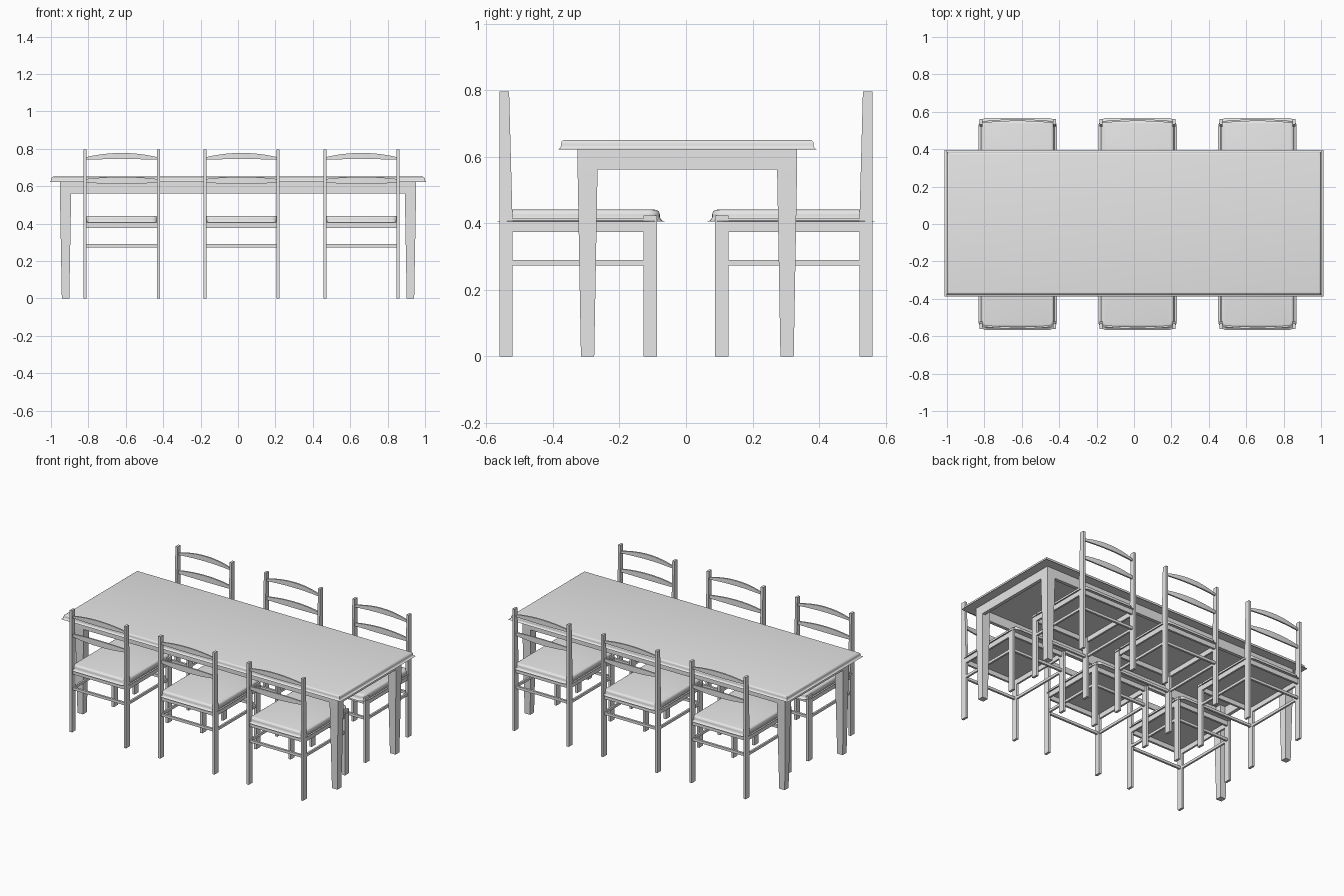
import bpy, bmesh
from math import pi, cos
from mathutils import Vector

if "Cube" in bpy.data.objects:
    bpy.data.objects.remove(bpy.data.objects["Cube"])

grey = bpy.data.materials.new("light grey")
grey.use_nodes = True
grey.diffuse_color = (0.8, 0.8, 0.8, 1)
grey.node_tree.nodes["Principled BSDF"].inputs["Base Color"].default_value = (0.8, 0.8, 0.8, 1)


def finish(name, bm, smooth=False):
    bmesh.ops.recalc_face_normals(bm, faces=bm.faces)
    mesh = bpy.data.meshes.new(name)
    bm.to_mesh(mesh)
    bm.free()
    mesh.materials.append(grey)
    obj = bpy.data.objects.new(name, mesh)
    bpy.context.collection.objects.link(obj)
    if smooth:
        bpy.ops.object.select_all(action="DESELECT")
        obj.select_set(True)
        bpy.context.view_layer.objects.active = obj
        bpy.ops.object.shade_smooth_by_angle(angle=0.7)
    return obj


def loft(rings):
    """Join equal-length rings of points into a capped solid."""
    bm = bmesh.new()
    loops = [[bm.verts.new(p) for p in ring] for ring in rings]
    for a, b in zip(loops, loops[1:]):
        for i in range(len(a)):
            j = (i + 1) % len(a)
            bm.faces.new((a[i], a[j], b[j], b[i]))
    bm.faces.new(loops[0])
    bm.faces.new(loops[-1])
    return bm


def rect(x0, x1, y0, y1, z):
    return [(x0, y0, z), (x1, y0, z), (x1, y1, z), (x0, y1, z)]


def box_bm(x0, x1, y0, y1, z0, z1):
    return loft([rect(x0, x1, y0, y1, z0), rect(x0, x1, y0, y1, z1)])


def box(name, *size):
    return finish(name, box_bm(*size))


def rounded(name, size, edge_radius, corner_radius=0):
    """Slab with rounded plan corners and rounded upper and lower rims."""
    bm = box_bm(*size)
    if corner_radius:
        upright = [e for e in bm.edges if abs(e.verts[0].co.z - e.verts[1].co.z) > 0.001]
        bmesh.ops.bevel(bm, geom=upright, offset=corner_radius, segments=5, profile=0.5, affect="EDGES")
    bm.normal_update()
    rim = [e for e in bm.edges if abs(e.verts[0].co.z - e.verts[1].co.z) < 0.001]
    bmesh.ops.bevel(bm, geom=rim, offset=edge_radius, segments=4, profile=0.5, affect="EDGES")
    return finish(name, bm, True)


# Table
TY = 0.004
rounded("table_top", (-1, 1, TY - 0.38, TY + 0.38, 0.622, 0.651), 0.012)
for sx, side in ((-1, "right"), (1, "left")):
    x = sorted((sx * 0.952, sx * 0.93))
    box(f"table_apron_{side}", *x, TY - 0.28, TY + 0.28, 0.562, 0.622)
    for sy, end in ((-1, "front"), (1, "back")):
        cx, cy = sx * 0.922, TY + sy * 0.3
        rings = [rect(cx - r, cx + r, cy - r, cy + r, z)
                 for r, z in ((0.02, 0), (0.03, 0.56), (0.03, 0.622))]
        finish(f"table_leg_{end}_{side}", loft(rings))
for sy, end in ((-1, "front"), (1, "back")):
    y = sorted((TY + sy * 0.33, TY + sy * 0.308))
    box(f"table_apron_{end}", -0.9, 0.9, *y, 0.562, 0.622)


# Chair, facing +y
HW, LEG = 0.204, 0.016


def slat(name, bottom, bottom_rise, top, top_rise):
    rings = []
    for i in range(13):
        t = i / 6 - 1
        bulge = 1 - t * t
        x, y = t * (HW - LEG / 2), -0.543 - 0.012 * bulge
        z0, z1 = bottom + bottom_rise * bulge, top + top_rise * bulge
        rings.append([(x, y - 0.005, z0), (x, y + 0.005, z0), (x, y + 0.005, z1), (x, y - 0.005, z1)])
    return finish(name, loft(rings), True)


parts = []
for sx, side in ((-1, "right"), (1, "left")):
    x = sorted((sx * HW, sx * (HW - LEG)))
    rail = sorted((sx * (HW - 0.002), sx * (HW - 0.014)))
    post = [rect(*x, -0.5615, y, z) for y, z in ((-0.5225, 0), (-0.5225, 0.44), (-0.532, 0.797))]
    parts += [
        finish(f"chair_back_post_{side}", loft(post)),
        box(f"chair_front_leg_{side}", *x, -0.1285, -0.087, 0, 0.424),
        box(f"chair_side_rail_{side}", *rail, -0.5225, -0.1285, 0.374, 0.415),
        box(f"chair_side_stretcher_{side}", *rail, -0.5225, -0.1285, 0.273, 0.29),
    ]
inner = HW - LEG
for end, y in (("back", -0.543), ("front", -0.108)):
    parts += [
        box(f"chair_{end}_rail", -inner, inner, y - 0.007, y + 0.007, 0.376, 0.415),
        box(f"chair_{end}_stretcher", -inner, inner, y - 0.007, y + 0.007, 0.273, 0.29),
    ]
parts += [
    rounded("chair_cushion", (-0.195, 0.195, -0.553, -0.0785, 0.406, 0.441), 0.015, 0.035),
    slat("chair_top_slat", 0.742, 0.003, 0.754, 0.024),
    slat("chair_lower_slat", 0.62, -0.008, 0.638, 0.012),
]

# Three chairs along each long side
for row, angle in (("front", 0), ("back", pi)):
    for place, cx in (("right", -0.622), ("middle", 0.019), ("left", 0.66)):
        for part in parts:
            chair_part = part.copy()
            chair_part.name = f"{part.name}_{row}_{place}"
            chair_part.location.x = cx
            chair_part.rotation_euler.z = angle
            bpy.context.collection.objects.link(chair_part)
for part in parts:
    bpy.data.objects.remove(part)
